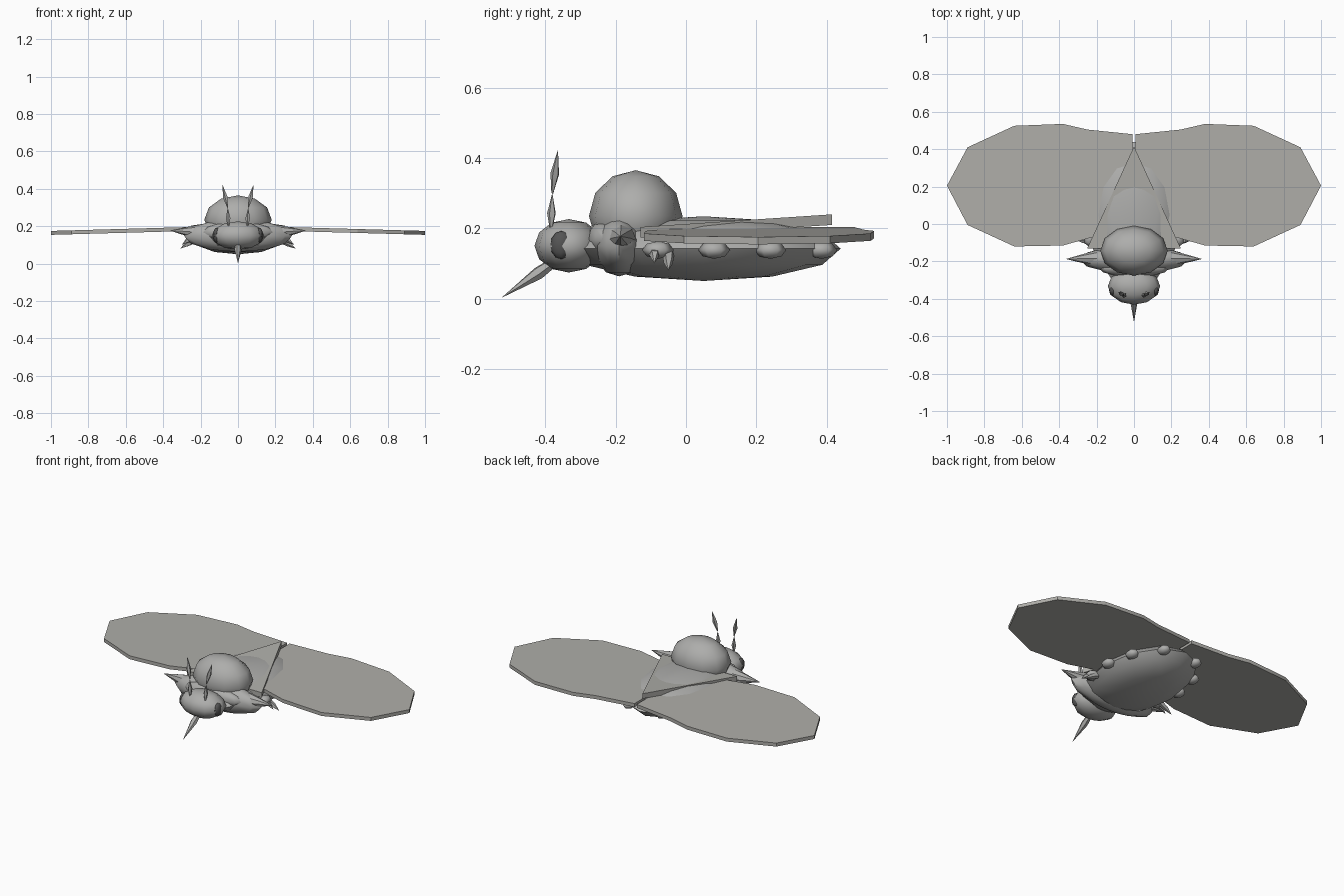
import bpy, bmesh, math
from mathutils import Vector

if "Cube" in bpy.data.objects:
    bpy.data.objects.remove(bpy.data.objects["Cube"])


def material(name, rgb):
    m = bpy.data.materials.new(name)
    m.diffuse_color = (*rgb, 1)
    m.use_nodes = True
    m.node_tree.nodes["Principled BSDF"].inputs["Base Color"].default_value = m.diffuse_color
    return m


SHELL = material("shell grey", (0.42, 0.42, 0.41))
WING = material("wing grey", (0.43, 0.425, 0.40))
EYE = material("eye charcoal", (0.09, 0.09, 0.09))


def finish(name, bm, mat, angle):
    bmesh.ops.recalc_face_normals(bm, faces=bm.faces)
    me = bpy.data.meshes.new(name)
    bm.to_mesh(me)
    bm.free()
    me.materials.append(mat)
    ob = bpy.data.objects.new(name, me)
    bpy.context.collection.objects.link(ob)
    bpy.ops.object.select_all(action='DESELECT')
    ob.select_set(True)
    bpy.context.view_layer.objects.active = ob
    bpy.ops.object.shade_smooth_by_angle(angle=math.radians(angle))
    return ob


def ellipsoid(name, centre, radii, mat=SHELL, segs=12, rings=6):
    bm = bmesh.new()
    bmesh.ops.create_uvsphere(bm, u_segments=segs, v_segments=rings, radius=1)
    for v in bm.verts:
        v.co = Vector(c + r * k for c, r, k in zip(centre, radii, v.co))
    return finish(name, bm, mat, 65)


def spindle(name, stations, sides=6, mat=SHELL):
    """Tapered tube through (point, radius) stations."""
    bm = bmesh.new()
    pts = [Vector(p) for p, r in stations]
    axis = (pts[-1] - pts[0]).normalized()
    u = axis.orthogonal().normalized()
    w = axis.cross(u)
    loops = []
    for p, (_, r) in zip(pts, stations):
        loops.append([bm.verts.new(p + r * (math.cos(a) * u + math.sin(a) * w))
                      for a in (2 * math.pi * i / sides for i in range(sides))])
    for a, b in zip(loops, loops[1:]):
        for i in range(sides):
            j = (i + 1) % sides
            bm.faces.new((a[i], a[j], b[j], b[i]))
    bm.faces.new(loops[0])
    bm.faces.new(loops[-1])
    bmesh.ops.remove_doubles(bm, verts=bm.verts, dist=0.0008)
    return finish(name, bm, mat, 40)


def plate(name, outline, top, thick, mat):
    """Flat slab whose upper surface height is top(x, y)."""
    bm = bmesh.new()
    hi = [bm.verts.new((x, y, top(x, y))) for x, y in outline]
    lo = [bm.verts.new((x, y, top(x, y) - thick)) for x, y in outline]
    bm.faces.new(hi)
    bm.faces.new(lo[::-1])
    for i in range(len(hi)):
        j = (i + 1) % len(hi)
        bm.faces.new((hi[i], lo[i], lo[j], hi[j]))
    return finish(name, bm, mat, 25)


# Main body
ellipsoid("abdomen", (0, 0.05, 0.142), (0.25, 0.39, 0.092))
ellipsoid("thorax", (0, -0.19, 0.15), (0.29, 0.075, 0.087))
ellipsoid("collar", (0, -0.235, 0.168), (0.19, 0.048, 0.055))
ellipsoid("back_dome", (0, -0.143, 0.235), (0.18, 0.133, 0.13))
ellipsoid("head", (0, -0.333, 0.15), (0.14, 0.098, 0.076))

# Beak
spindle("beak", [((0, -0.36, 0.115), 0.012), ((0, -0.42, 0.072), 0.019),
                 ((0, -0.525, 0.002), 0.0002)])

# Triangular shield over the wing roots
plate("shield", [(-0.25, -0.13), (0.25, -0.13), (0, 0.415)],
      lambda x, y: 0.212 + 0.066 * y, 0.03, WING)

wing_outline = [(0.008, 0.48), (0.25, 0.505), (0.38, 0.535), (0.64, 0.525),
                (0.89, 0.41), (1.0, 0.205), (0.89, -0.005), (0.64, -0.12),
                (0.38, -0.115), (0.22, -0.07), (0.008, -0.05)]

for side, s in (("right", 1), ("left", -1)):
    # Broad flat wing drooping slightly to its tip
    plate(side + "_wing", [(s * x, y) for x, y in wing_outline],
          lambda x, y: 0.203 - 0.028 * abs(x), 0.021, WING)
    # Shoulder spine
    spindle(side + "_shoulder_spine",
            [((s * 0.20, -0.185, 0.165), 0.045), ((s * 0.27, -0.185, 0.172), 0.025),
             ((s * 0.365, -0.187, 0.177), 0.0002)], 8)
    # Eye
    ellipsoid(side + "_eye", (s * 0.115, -0.355, 0.152), (0.018, 0.031, 0.04), EYE, 8, 6)
    # Two-jointed antenna
    base, joint, tip = ((s * 0.05, -0.384, 0.195), (s * 0.055, -0.380, 0.30),
                        (s * 0.083, -0.364, 0.423))
    for part, a, b in (("lower", base, joint), ("upper", joint, tip)):
        a, b = Vector(a), Vector(b)
        spindle(f"{side}_antenna_{part}",
                [(a, 0.003), (a.lerp(b, 0.45), 0.013), (b, 0.0003)], 5)
    # Rounded knobs along the abdomen rim
    for i, (x, y) in enumerate(((0.235, -0.08), (0.25, 0.08), (0.215, 0.24), (0.11, 0.385))):
        ellipsoid(f"{side}_rim_knob_{i + 1}", (s * x, y, 0.138),
                  (0.035, 0.045, 0.025), SHELL, 6, 4)
    # Short leg spikes under the front of the wing
    for i, (y, z, x) in enumerate(((-0.05, 0.08, 0.31), (-0.09, 0.10, 0.30))):
        spindle(f"{side}_leg_spike_{i + 1}",
                [((s * 0.21, y, 0.135), 0.018), ((s * 0.27, y, z + 0.025), 0.014),
                 ((s * x, y, z), 0.0003)], 5)
